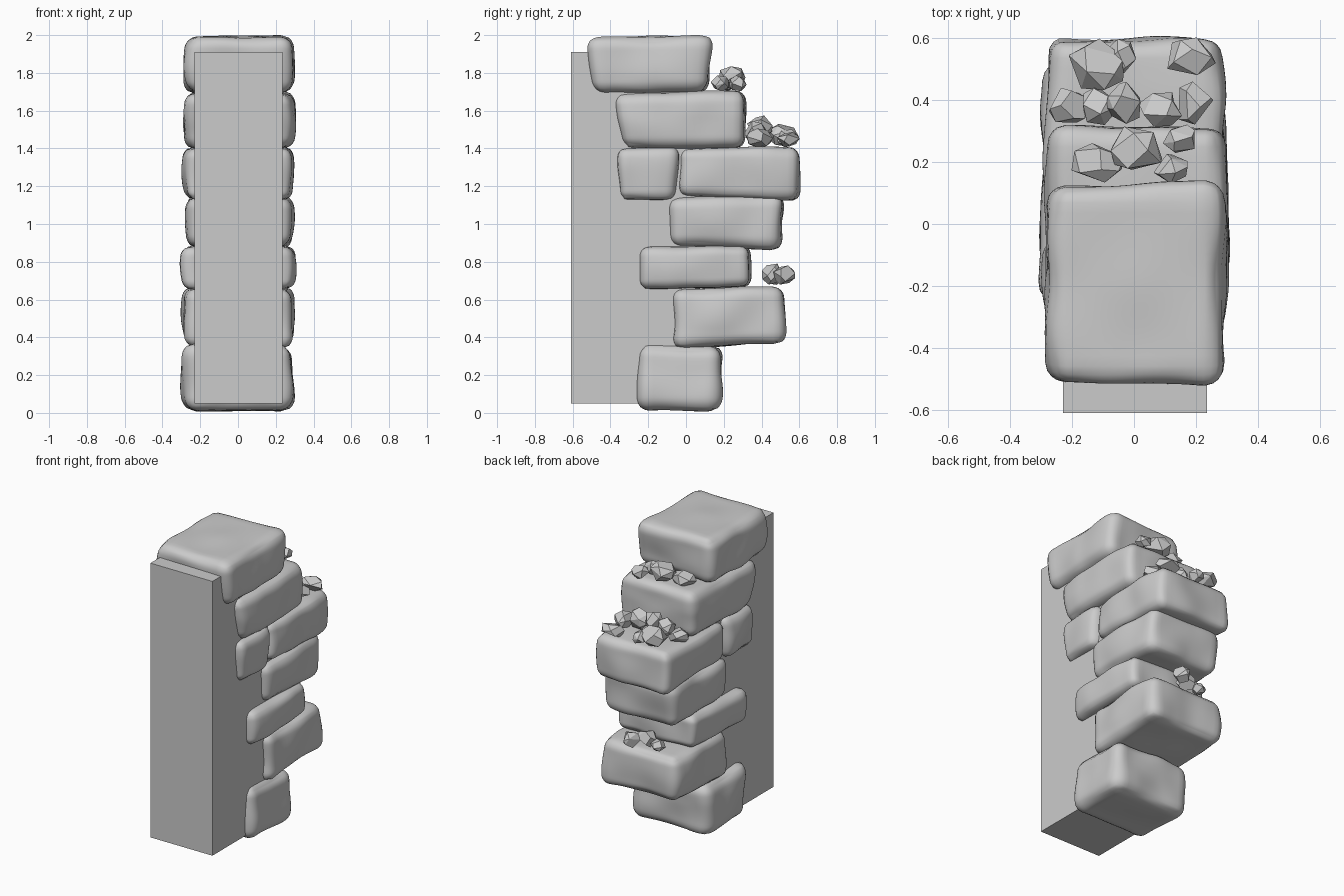
import bpy, bmesh, math, random
from mathutils import Vector, Matrix, noise

if "Cube" in bpy.data.objects:
    bpy.data.objects.remove(bpy.data.objects["Cube"])

random.seed(4)


def make_object(name, bm):
    bmesh.ops.recalc_face_normals(bm, faces=bm.faces[:])
    mesh = bpy.data.meshes.new(name)
    bm.to_mesh(mesh)
    bm.free()
    ob = bpy.data.objects.new(name, mesh)
    bpy.context.collection.objects.link(ob)
    return ob


def stone(name, x0, x1, profile, r, seed):
    """Worn block: rounded box fitted to a y-z outline (TL, BL, BR, TR)."""
    tl, bl, br, tr = [Vector(p) for p in profile]
    h = Vector(((x1 - x0) / 2, (tr - tl).length / 2, (tl - bl).length / 2))
    core = h - Vector((r, r, r))
    bm = bmesh.new()
    bmesh.ops.create_cube(bm, size=2)
    bmesh.ops.subdivide_edges(bm, edges=bm.edges[:], cuts=19, use_grid_fill=True)
    for v in bm.verts:
        # round the edges and corners
        p = Vector([v.co[i] * h[i] for i in range(3)])
        q = Vector([max(-core[i], min(core[i], p[i])) for i in range(3)])
        d = (p - q).normalized()
        p = q + d * r
        # fit to the outline, sides bulging a little at mid height
        a, b, c = [p[i] / h[i] for i in range(3)]
        s, t = (b + 1) / 2, (c + 1) / 2
        yz = bl.lerp(br, s).lerp(tl.lerp(tr, s), t)
        x = (x0 + x1) / 2 + a * h.x * (1 - 0.05 * c * c - 0.03 * b * b)
        co = Vector((x, yz.x, yz.y))
        # broad dents and waviness
        n = noise.noise(co * 4.5 + Vector((seed * 7.3, seed * 3.1, seed)))
        amount = 0.022 if abs(d.z) < 0.8 else 0.009
        v.co = co + d * (amount * n - 0.002)
    ob = make_object(name, bm)
    for poly in ob.data.polygons:
        poly.use_smooth = True
    return ob


def rock(name, x, y, z, sx, sy, sz):
    """Faceted chip of rubble resting at height z."""
    bm = bmesh.new()
    turn = Matrix.Rotation(random.uniform(0, 6.28), 3, 'Z')
    count = 13
    for i in range(count):
        w = 1 - 2 * (i + 0.5) / count
        ang = i * 2.4 + random.uniform(-0.5, 0.5)
        k = math.sqrt(1 - w * w)
        d = turn @ Vector((k * math.cos(ang), k * math.sin(ang), w))
        bm.verts.new((x + d.x * sx, y + d.y * sy, z + sz + d.z * sz))
    bmesh.ops.convex_hull(bm, input=bm.verts[:])
    bmesh.ops.dissolve_limit(bm, angle_limit=math.radians(22),
                             verts=bm.verts[:], edges=bm.edges[:])
    return make_object(name, bm)


# Plain wall core
bm = bmesh.new()
bmesh.ops.create_cube(bm, size=1)
for v in bm.verts:
    v.co = (0.0025 + v.co.x * 0.465, -0.28 + v.co.y * 0.66, 0.98 + v.co.z * 1.86)
make_object("wall_core", bm)

# Stacked broken-edge stones, bottom to top
stones = [
    (-.30, .30, [(-.26, .37), (-.26, .01), (.18, .01), (.19, .355)], .07),
    (-.30, .30, [(-.07, .66), (-.065, .34), (.52, .37), (.52, .67)], .06),
    (-.31, .305, [(-.24, .88), (-.25, .65), (.34, .665), (.335, .89)], .05),
    (-.28, .295, [(-.09, 1.14), (-.08, .88), (.50, .86), (.515, 1.16)], .06),
    (-.29, .295, [(-.36, 1.40), (-.36, 1.12), (-.06, 1.13), (-.04, 1.41)], .05),
    (-.285, .295, [(-.04, 1.40), (-.03, 1.15), (.60, 1.12), (.60, 1.41)], .05),
    (-.29, .305, [(-.39, 1.69), (-.34, 1.395), (.31, 1.40), (.32, 1.71)], .06),
    (-.29, .30, [(-.525, 1.99), (-.49, 1.69), (.12, 1.695), (.135, 2.0)], .065),
]
for i, (x0, x1, profile, r) in enumerate(stones):
    stone(f"edge_stone_{i + 1}", x0, x1, profile, r, i + 1)

# Rubble on the ledges: x, y, base z, half sizes
rubble = [
    # lower ledge
    (.05, .52, .675, .065, .06, .055), (-.03, .46, .675, .065, .065, .06),
    (-.12, .47, .675, .05, .05, .04),
    # wide middle ledge
    (-.12, .51, 1.405, .10, .09, .065), (-.04, .54, 1.405, .05, .06, .05),
    (.18, .54, 1.40, .09, .065, .045), (-.21, .38, 1.40, .07, .065, .05),
    (-.11, .38, 1.42, .07, .065, .06), (-.03, .39, 1.44, .065, .07, .07),
    (.09, .37, 1.41, .08, .06, .07), (.19, .39, 1.40, .07, .07, .055),
    # upper ledge
    (-.12, .20, 1.70, .09, .07, .045), (.01, .24, 1.71, .09, .085, .065),
    (.12, .18, 1.70, .06, .05, .045), (.15, .275, 1.70, .06, .05, .045),
]
for i, spec in enumerate(rubble):
    rock(f"rubble_{i + 1}", *spec)
